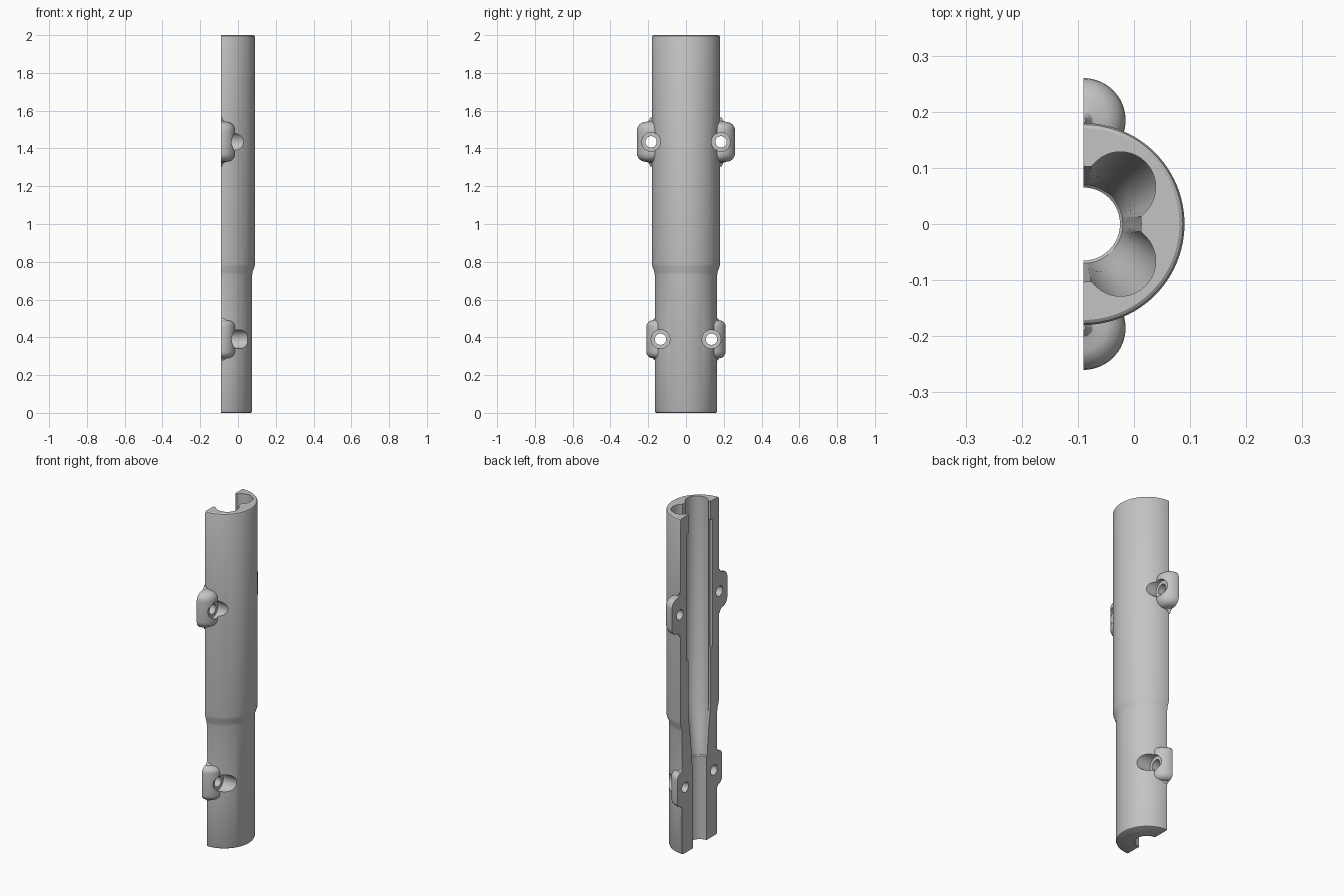
import bpy, bmesh, math
from mathutils import Matrix, Vector

old = bpy.data.objects.get("Cube")
if old:
    bpy.data.objects.remove(old, do_unlink=True)

AXIS = -0.09   # x of the split plane and of the tube axis
SEG = 96

grey = bpy.data.materials.new("plain grey")
grey.use_nodes = True
grey.diffuse_color = (0.55, 0.55, 0.55, 1)
grey.node_tree.nodes["Principled BSDF"].inputs["Base Color"].default_value = (0.55, 0.55, 0.55, 1)


def finish(bm, name):
    bmesh.ops.recalc_face_normals(bm, faces=bm.faces)
    mesh = bpy.data.meshes.new(name)
    bm.to_mesh(mesh)
    bm.free()
    mesh.materials.append(grey)
    ob = bpy.data.objects.new(name, mesh)
    bpy.context.collection.objects.link(ob)
    return ob


def loft(name, levels, y=0.0, seg=SEG):
    """Stack of closed rings; each level is (z, radius function or number)."""
    bm = bmesh.new()
    rings = []
    for z, rad in levels:
        ring = []
        for i in range(seg):
            a = 2 * math.pi * i / seg
            r = rad(a) if callable(rad) else rad
            ring.append(bm.verts.new((AXIS + r * math.cos(a), y + r * math.sin(a), z)))
        rings.append(ring)
    for lo, hi in zip(rings, rings[1:]):
        for i in range(seg):
            j = (i + 1) % seg
            bm.faces.new((lo[i], lo[j], hi[j], hi[i]))
    bm.faces.new(rings[0])
    bm.faces.new(rings[-1])
    return finish(bm, name)


def rod(name, x0, x1, y, z, r):
    bm = bmesh.new()
    m = Matrix.Translation(((x0 + x1) / 2, y, z)) @ Matrix.Rotation(math.pi / 2, 4, 'Y')
    bmesh.ops.create_cone(bm, cap_ends=True, segments=48, radius1=r, radius2=r,
                          depth=x1 - x0, matrix=m)
    return finish(bm, name)


def box(name, lo, hi):
    lo, hi = Vector(lo), Vector(hi)
    bm = bmesh.new()
    bmesh.ops.create_cube(bm, size=1, matrix=Matrix.Translation((lo + hi) / 2)
                          @ Matrix.Diagonal((*(hi - lo), 1)))
    return finish(bm, name)


def combine(target, tool, operation):
    tool.hide_render = True
    mod = target.modifiers.new("combine", 'BOOLEAN')
    mod.operation, mod.solver, mod.object = operation, 'EXACT', tool
    bpy.context.view_layer.objects.active = target
    bpy.ops.object.modifier_apply(modifier=mod.name)
    bpy.data.objects.remove(tool, do_unlink=True)


def lobes(a):
    """Four-lobed bore section, lobes on the diagonals."""
    phi = (a % (math.pi / 2)) - math.pi / 4
    d, r = 0.093, 0.063
    under = r * r - (d * math.sin(phi)) ** 2
    reach = d * math.cos(phi) + math.sqrt(under) if under > 0 else 0
    return max(reach, 0.103)


def blend(t, small):
    return lambda a: lobes(a) * (1 - t) + small * t


# Stepped outer tube with softened ends
shell = loft("half_tube_shell", [
    (0, 0.157), (0.003, 0.162), (0.01, 0.165), (0.73, 0.165), (0.745, 0.167),
    (0.775, 0.178), (0.79, 0.18), (1.988, 0.18), (1.996, 0.177), (2, 0.171)])


# Rounded screw lugs, flaring where they meet the tube
def lug_levels(zc, half, flare_r, corner):
    r = 0.075
    top = [(half - corner + corner * math.sin(t), r - corner + corner * math.cos(t))
           for t in (math.radians(15 * k) for k in range(7))]
    top += [(half + 0.004, flare_r + 0.012), (half + 0.012, flare_r + 0.005), (half + 0.025, flare_r)]
    return [(zc - h, q) for h, q in reversed(top)] + [(zc + h, q) for h, q in top]


screws = [(1.435, 0.185, 0.105, 0.004, 0.045), (0.39, 0.135, 0.1, 0.026, 0.034)]
for zc, yc, half, flare, corner in screws:
    for side in (1, -1):
        combine(shell, loft("screw_lug", lug_levels(zc, half, flare, corner), side * yc, 64), 'UNION')

# Lobed upper bore narrowing through a funnel to the round lower bore
combine(shell, loft("bore", [
    (-0.1, 0.065), (0.495, 0.065), (0.5, 0.07), (0.64, blend(0.75, 0.075)),
    (0.79, lobes), (2.1, lobes)]), 'DIFFERENCE')

# Screw holes with wide head recesses
for zc, yc, *_ in screws:
    for side in (1, -1):
        combine(shell, rod("screw_hole", -0.15, 0, side * yc, zc, 0.03), 'DIFFERENCE')
        combine(shell, rod("head_recess", -0.037, 0.3, side * yc, zc, 0.05), 'DIFFERENCE')

# Long narrow notches along the bore edge
for side in (1, -1):
    ys = sorted((side * 0.09, side * 0.12))
    combine(shell, box("edge_notch", (-0.15, ys[0], 1.13), (AXIS + 0.015, ys[1], 1.89)), 'DIFFERENCE')

# Split the tube lengthwise
combine(shell, box("split_cutter", (-1, -1, -1), (AXIS, 1, 3)), 'DIFFERENCE')

bpy.ops.object.select_all(action='DESELECT')
shell.select_set(True)
bpy.context.view_layer.objects.active = shell
bpy.ops.object.shade_smooth_by_angle(angle=math.radians(32))
